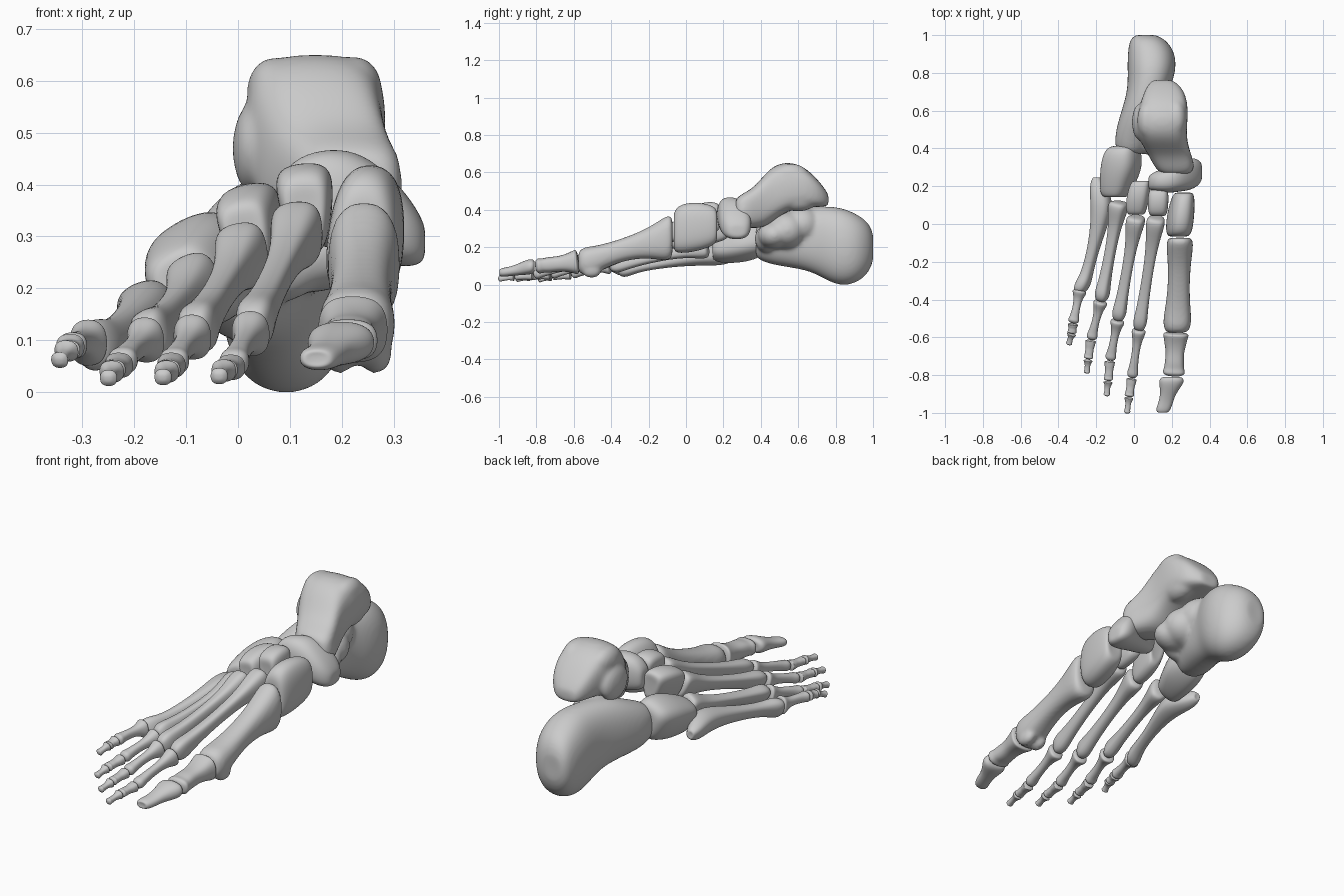
import bpy, bmesh, math
from mathutils import Vector, Matrix

SIDES = 16
UP = Vector((0, 0, 1))


def loft(name, stations, axis=None, n=2.3, roll=0, taper=0, lobes=(), soften=10):
    """Smooth bone lofted through stations (x, y, z, width, height); lobes are extra ellipsoids."""
    pts = [Vector(s[:3]) for s in stations]
    axis = Vector(axis) if axis else (pts[-1] - pts[0])
    axis.normalize()
    side = axis.cross(UP).normalized()
    if side.x + 0.5 * side.y < 0:
        side = -side
    up = side.cross(axis).normalized()
    if up.z < 0:
        up = -up
    c, s_ = math.cos(math.radians(roll)), math.sin(math.radians(roll))
    side, up = side * c + up * s_, up * c - side * s_
    bm = bmesh.new()
    rings = []
    for p, st in zip(pts, stations):
        ring = []
        for i in range(SIDES):
            a = 2 * math.pi * i / SIDES
            u = math.copysign(abs(math.cos(a)) ** (2 / n), math.cos(a))
            v = math.copysign(abs(math.sin(a)) ** (2 / n), math.sin(a))
            ring.append(bm.verts.new(p + side * (u * st[3] / 2 * (1 + taper * v)) + up * (v * st[4] / 2)))
        rings.append(ring)
    for a, b in zip(rings, rings[1:]):
        for i in range(SIDES):
            j = (i + 1) % SIDES
            bm.faces.new((a[i], a[j], b[j], b[i]))
    # rounded end caps
    for ring, p, d in ((rings[0], pts[0], -1), (rings[-1], pts[-1], 1)):
        inner = [bm.verts.new(p + (v.co - p) * 0.5 + axis * d * 0.004) for v in ring]
        for i in range(SIDES):
            j = (i + 1) % SIDES
            bm.faces.new((ring[i], ring[j], inner[j], inner[i]))
        bm.faces.new(inner)
    for cx, cy, cz, rx, ry, rz in lobes:
        m = Matrix.Translation((cx, cy, cz)) @ Matrix.Diagonal((rx, ry, rz, 1))
        bmesh.ops.create_uvsphere(bm, u_segments=16, v_segments=10, radius=1, matrix=m)
    bmesh.ops.recalc_face_normals(bm, faces=bm.faces)
    for f in bm.faces:
        f.smooth = True
    me = bpy.data.meshes.new(name)
    bm.to_mesh(me)
    bm.free()
    ob = bpy.data.objects.new(name, me)
    bpy.context.collection.objects.link(ob)
    sub = ob.modifiers.new("round", 'SUBSURF')
    sub.levels = sub.render_levels = 2
    if lobes:
        r = ob.modifiers.new("fuse", 'REMESH')
        r.mode, r.voxel_size, r.use_smooth_shade = 'VOXEL', 0.009, True
        sm = ob.modifiers.new("soften", 'SMOOTH')
        sm.factor, sm.iterations = 0.5, soften
    return ob


# position along the bone, which size rules there (base, shaft, head), and its scale
LONG = [(0, 0, .84), (.025, 0, 1.05), (.10, 0, .96), (.24, 1, 1.25), (.46, 1, 1), (.7, 1, 1.08),
        (.84, 2, .9), (.94, 2, 1.08), (1, 2, .74)]


def long_bone(name, p0, p1, base, shaft, head, arch=0.0, roll=0, taper=0, n=2.4):
    p0, p1 = Vector(p0), Vector(p1)
    sizes = (base, shaft, head)
    st = []
    for t, k, f in LONG:
        p = p0.lerp(p1, t) + UP * arch * math.sin(math.pi * t)
        st.append((*p, sizes[k][0] * f, sizes[k][1] * f))
    return loft(name, st, roll=roll, taper=taper, n=n)


Y = (0, 1, 0)

# heel bone with the sloping shelf under the talus
loft("calcaneus", [
    (.06, 1.003, .20, .11, .14), (.072, .978, .197, .19, .275), (.09, .92, .193, .25, .37),
    (.095, .84, .20, .265, .43), (.088, .76, .218, .245, .41), (.065, .68, .243, .215, .36),
    (.04, .58, .25, .23, .33), (.005, .48, .235, .215, .27), (-.012, .41, .23, .18, .22),
    (-.018, .37, .23, .14, .17)],
    axis=Y, n=2.3, soften=22,
    lobes=[(.135, .47, .265, .115, .09, .075), (.12, .54, .29, .12, .11, .10),
           (.09, .62, .32, .115, .11, .10), (.07, .43, .245, .10, .065, .075)])

# ankle bone: dome with two shoulders, neck, head and side process
loft("talus", [
    (.15, .765, .45, .11, .06), (.16, .72, .48, .20, .13), (.16, .65, .515, .25, .21),
    (.15, .57, .53, .275, .255), (.145, .49, .505, .27, .29), (.16, .43, .455, .25, .30),
    (.19, .365, .41, .23, .22), (.215, .305, .395, .22, .19), (.222, .262, .39, .16, .14)],
    axis=Y, n=3.2, soften=14, lobes=[
        (.03, .54, .47, .042, .10, .09), (.21, .60, .46, .065, .11, .07),
        (.07, .55, .58, .055, .10, .066), (.225, .56, .582, .055, .10, .066)])

# midfoot bones
loft("navicular", [
    (.08, .22, .36, .08, .11), (.115, .225, .372, .11, .17), (.18, .232, .375, .14, .195),
    (.24, .25, .36, .16, .205), (.295, .265, .33, .175, .175), (.335, .272, .305, .15, .13),
    (.357, .275, .29, .10, .08)], axis=(1, 0, 0), n=2.5)
loft("cuboid", [
    (-.05, .415, .245, .12, .14), (-.06, .39, .245, .18, .205), (-.067, .30, .232, .21, .22),
    (-.085, .22, .215, .175, .195), (-.098, .165, .205, .15, .165), (-.10, .14, .205, .11, .13)],
    axis=Y, n=2.8, roll=27)
loft("lateral_cuneiform", [
    (.045, .23, .325, .08, .13), (.04, .21, .32, .10, .17), (.027, .14, .31, .11, .19),
    (.018, .072, .295, .10, .17), (.016, .047, .295, .075, .13)], axis=Y, n=3, roll=12, taper=.28)
loft("intermediate_cuneiform", [
    (.132, .183, .36, .075, .12), (.133, .166, .36, .10, .16), (.132, .115, .355, .102, .18),
    (.13, .06, .345, .095, .17), (.13, .04, .34, .07, .13)], axis=Y, n=3, roll=6, taper=.3)
loft("medial_cuneiform", [
    (.265, .168, .315, .09, .16), (.262, .146, .315, .12, .22), (.25, .06, .31, .145, .27),
    (.24, -.035, .298, .143, .27), (.237, -.068, .283, .11, .21)],
    axis=Y, n=2.6, roll=-4, taper=-.12)

# first ray: metatarsal with fused sesamoids, two phalanges
loft("metatarsal_1", [
    (.243, -.07, .255, .115, .20), (.243, -.09, .252, .145, .255), (.242, -.14, .238, .14, .215),
    (.24, -.22, .218, .122, .155), (.237, -.32, .192, .117, .125), (.233, -.42, .158, .13, .13),
    (.23, -.49, .13, .15, .155), (.228, -.545, .125, .15, .155), (.226, -.578, .122, .11, .11)],
    axis=Y, n=2.5, lobes=[(.265, -.505, .075, .033, .055, .04), (.195, -.505, .075, .033, .055, .04)])
long_bone("proximal_phalanx_1", (.222, -.578, .122), (.21, -.802, .098),
          (.135, .13), (.095, .08), (.118, .082), n=2.6)
loft("distal_phalanx_1", [
    (.20, -.808, .098, .10, .06), (.20, -.825, .097, .138, .085), (.195, -.855, .092, .122, .08),
    (.18, -.90, .08, .082, .062), (.168, -.945, .07, .078, .05), (.155, -.98, .065, .08, .05),
    (.152, -1.0, .064, .058, .035)], axis=Y)

# middle metatarsals: base point, head point, roll
for i, p0, p1, roll in (
        (2, (.12, .035, .312), (.028, -.555, .12), 6),
        (3, (.015, .038, .27), (-.082, -.505, .112), 12),
        (4, (-.075, .115, .208), (-.172, -.405, .105), 22)):
    long_bone(f"metatarsal_{i}", p0, p1, (.095, .13), (.052, .064), (.07, .098),
              arch=.0, roll=roll, taper=.16, n=2.7)

# outer metatarsal with its pointed tuberosity
loft("metatarsal_5", [
    (-.197, .25, .148, .04, .05), (-.192, .205, .152, .085, .095), (-.17, .12, .162, .12, .12),
    (-.178, .02, .152, .098, .10), (-.212, -.12, .125, .062, .072), (-.246, -.25, .103, .06, .07),
    (-.266, -.305, .093, .08, .1), (-.28, -.34, .088, .078, .1), (-.285, -.362, .088, .05, .07)],
    axis=Y, roll=20, n=2.5)

# lesser toes: joint positions from metatarsal head to toe tip
TOES = {
    2: [(.026, -.56, .115), (-.01, -.81, .052), (-.013, -.82, .048), (-.026, -.912, .042),
        (-.027, -.92, .042), (-.037, -1.0, .03)],
    3: [(-.086, -.51, .108), (-.126, -.718, .054), (-.128, -.728, .052), (-.136, -.827, .042),
        (-.137, -.836, .04), (-.145, -.908, .028)],
    4: [(-.176, -.41, .102), (-.226, -.608, .056), (-.229, -.617, .052), (-.242, -.712, .042),
        (-.243, -.722, .04), (-.25, -.788, .026)],
    5: [(-.287, -.352, .095), (-.322, -.522, .088), (-.323, -.53, .088), (-.329, -.577, .08),
        (-.33, -.582, .08), (-.345, -.637, .06)]}
for i, p in TOES.items():
    long_bone(f"proximal_phalanx_{i}", p[0], p[1], (.074, .09), (.04, .044), (.058, .052), arch=.004)
    long_bone(f"middle_phalanx_{i}", p[2], p[3], (.056, .05), (.042, .036), (.05, .04))
    long_bone(f"distal_phalanx_{i}", p[4], p[5], (.048, .044), (.028, .026), (.034, .032))
